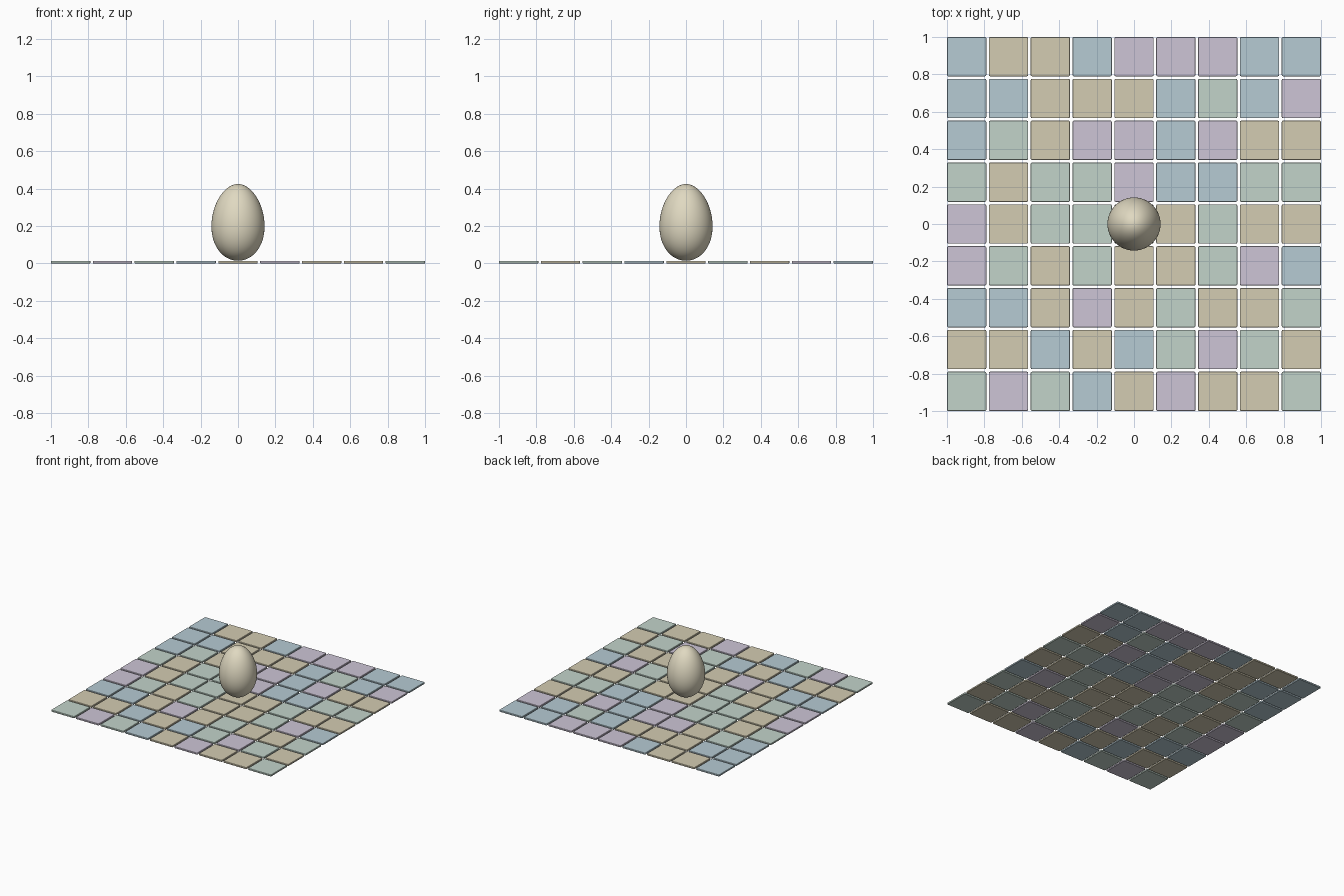
import bpy, bmesh, math

if "Cube" in bpy.data.objects:
    bpy.data.objects.remove(bpy.data.objects["Cube"])


def material(name, rgb):
    """Flat material from 0-255 display colour, stored as linear values."""
    def lin(c):
        c /= 255
        return c / 12.92 if c <= 0.04045 else ((c + 0.055) / 1.055) ** 2.4
    m = bpy.data.materials.new(name)
    m.diffuse_color = (*[lin(c) for c in rgb], 1)
    m.use_nodes = True
    m.node_tree.nodes["Principled BSDF"].inputs["Base Color"].default_value = m.diffuse_color
    return m


# Tile pattern, back row first
PATTERN = [
    "BTTBPPPBB",
    "BBTTTBGBP",
    "BGTPPBPTT",
    "GTGGPBBGG",
    "PTGGTTGTT",
    "PGTGTTGPB",
    "BBTPTGTTG",
    "TTBTBGPGT",
    "GPGBTPTTG",
]
SIZE, THICK, BEVEL = 0.2105, 0.014, 0.004
PITCH = (2 - SIZE) / 8


def tile_mesh(name, mat):
    """Thin square slab with softened corners and edges."""
    bm = bmesh.new()
    bmesh.ops.create_cube(bm, size=1)
    bmesh.ops.scale(bm, vec=(SIZE, SIZE, THICK), verts=bm.verts)
    bmesh.ops.translate(bm, vec=(0, 0, THICK / 2), verts=bm.verts)
    upright = [e for e in bm.edges
               if abs(e.verts[0].co.z - e.verts[1].co.z) > THICK / 2]
    bmesh.ops.bevel(bm, geom=upright, offset=0.008, segments=3,
                    profile=0.5, affect='EDGES')
    rims = [e for e in bm.edges
            if abs(e.verts[0].co.z - e.verts[1].co.z) < 1e-5]
    bmesh.ops.bevel(bm, geom=rims, offset=0.002, segments=1,
                    profile=0.5, affect='EDGES')
    mesh = bpy.data.meshes.new(name)
    bm.to_mesh(mesh)
    bm.free()
    mesh.materials.append(mat)
    return mesh


tiles = {
    "B": tile_mesh("blue_tile", material("pale blue", (182, 203, 212))),
    "T": tile_mesh("tan_tile", material("pale tan", (212, 204, 178))),
    "G": tile_mesh("green_tile", material("pale green", (194, 212, 202))),
    "P": tile_mesh("purple_tile", material("pale purple", (205, 197, 214))),
}

# Floor tiles
for r, row in enumerate(PATTERN):
    for c, key in enumerate(row):
        ob = bpy.data.objects.new(f"floor_tile_{r}_{c}", tiles[key])
        ob.location = ((c - 4) * PITCH, (4 - r) * PITCH, 0)
        bpy.context.collection.objects.link(ob)

# Egg: a sphere stretched upwards and narrowed towards the top
bm = bmesh.new()
bmesh.ops.create_uvsphere(bm, u_segments=48, v_segments=32, radius=1)
for v in bm.verts:
    s = v.co.z
    w = 0.1415 * (1 - 0.1 * s)
    v.co = (v.co.x * w, v.co.y * w, 0.2195 + 0.205 * s)
for f in bm.faces:
    f.smooth = True
mesh = bpy.data.meshes.new("egg")
bm.to_mesh(mesh)
bm.free()
mesh.materials.append(material("cream shell", (224, 217, 193)))
egg = bpy.data.objects.new("egg", mesh)
bpy.context.collection.objects.link(egg)
